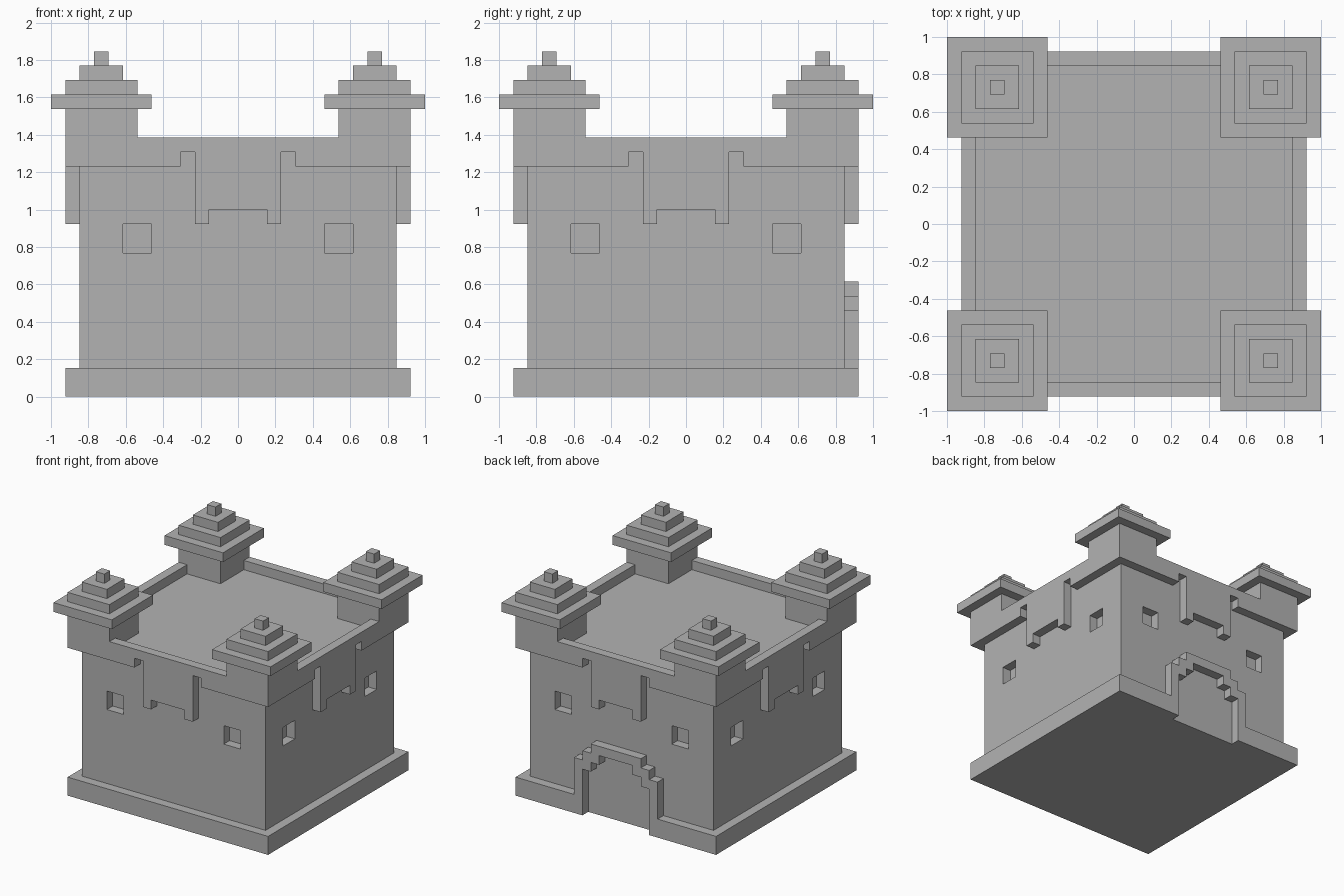
import bpy, bmesh, math
from mathutils import Matrix, Vector

U = 1 / 13  # one block of the building grid

cube = bpy.data.objects.get("Cube")
if cube:
    bpy.data.objects.remove(cube, do_unlink=True)

stone = bpy.data.materials.new("grey_stone")
stone.use_nodes = True
stone.diffuse_color = (0.45, 0.45, 0.45, 1)
stone.node_tree.nodes["Principled BSDF"].inputs["Base Color"].default_value = stone.diffuse_color


def finish(name, bm, matrix=Matrix()):
    """Scale from blocks to units and link as an object."""
    bmesh.ops.recalc_face_normals(bm, faces=bm.faces)
    bm.transform(Matrix.Scale(U, 4) @ matrix)
    mesh = bpy.data.meshes.new(name)
    bm.to_mesh(mesh)
    bm.free()
    mesh.materials.append(stone)
    obj = bpy.data.objects.new(name, mesh)
    bpy.context.collection.objects.link(obj)
    return obj


def add_box(bm, x, y, half, z0, z1):
    size = Matrix.Diagonal((2 * half, 2 * half, z1 - z0, 1))
    bmesh.ops.create_cube(bm, size=1, matrix=Matrix.Translation((x, y, (z0 + z1) / 2)) @ size)


def prism(points, direction):
    """Extrude a closed outline along a direction."""
    bm = bmesh.new()
    face = bm.faces.new([bm.verts.new(p) for p in points])
    new = bmesh.ops.extrude_face_region(bm, geom=[face])["geom"]
    verts = [v for v in new if isinstance(v, bmesh.types.BMVert)]
    bmesh.ops.translate(bm, verts=verts, vec=direction)
    return bm


def mirrored(half):
    """Complete a right-hand outline with its mirror image."""
    return half + [(-a, b) for a, b in reversed(half)]


# Plinth, notched for the gateway at the back
plan = mirrored([(12, -12), (12, 12), (4, 12), (4, 11)])
finish("plinth", prism([(x, y, 0) for x, y in plan], (0, 0, 2)))

# Main walls with two sunken windows on each side
bm = bmesh.new()
add_box(bm, 0, 0, 11, 2, 17)
cuts = [(axis, s * d) for axis in (0, 1) for s in (-1, 1) for d in (6, 8)] + [(2, 10), (2, 12)]
for axis, d in cuts:
    normal = Vector((0, 0, 0))
    normal[axis] = 1
    bmesh.ops.bisect_plane(bm, geom=bm.verts[:] + bm.edges[:] + bm.faces[:],
                           plane_co=normal * d, plane_no=normal)
bm.normal_update()
windows = []
for f in bm.faces:
    c = f.calc_center_median()
    along = min(abs(c.x), abs(c.y))
    if abs(f.normal.z) < 0.5 and 10 < c.z < 12 and 6 < along < 8:
        windows.append(f)
bmesh.ops.inset_individual(bm, faces=windows, thickness=0, depth=-1)
finish("main_walls", bm)

# Overhanging parapets, one per side, each turned a quarter
lower = [(4, 16), (4, 17), (3, 17), (3, 12), (2, 12), (2, 13)]
edge = [(11, 17), (11, 16)] + mirrored(lower) + [(-12, 16), (-12, 17)]
edge += [(-7, 17), (-7, 18), (7, 18), (7, 17)]
for i, side in enumerate(("front", "left", "back", "right")):
    bm = prism([(x, -12, z) for x, z in edge], (0, 1, 0))
    finish(side + "_parapet", bm, Matrix.Rotation(i * math.pi / 2, 4, "Z"))

# Corner towers with stepped roofs
tiers = [(2.5, 17, 20), (3.5, 20, 21), (2.5, 21, 22), (1.5, 22, 23), (0.5, 23, 24)]
for side, sx in (("left", 1), ("right", -1)):
    for end, sy in (("front", -1), ("back", 1)):
        bm = bmesh.new()
        for half, z0, z1 in tiers:
            add_box(bm, 9.5 * sx, 9.5 * sy, half, z0, z1)
        finish(f"{end}_{side}_tower", bm)

# Stepped gate arch at the back
outer = [(5, 2), (5, 6), (4, 6), (4, 7), (3, 7), (3, 8)]
inner = [(4, 2), (4, 5), (3, 5), (3, 6), (2, 6), (2, 7)]
arch = mirrored(outer) + list(reversed(mirrored(inner)))
finish("gate_arch", prism([(x, 11, z) for x, z in arch], (0, 1, 0)))
